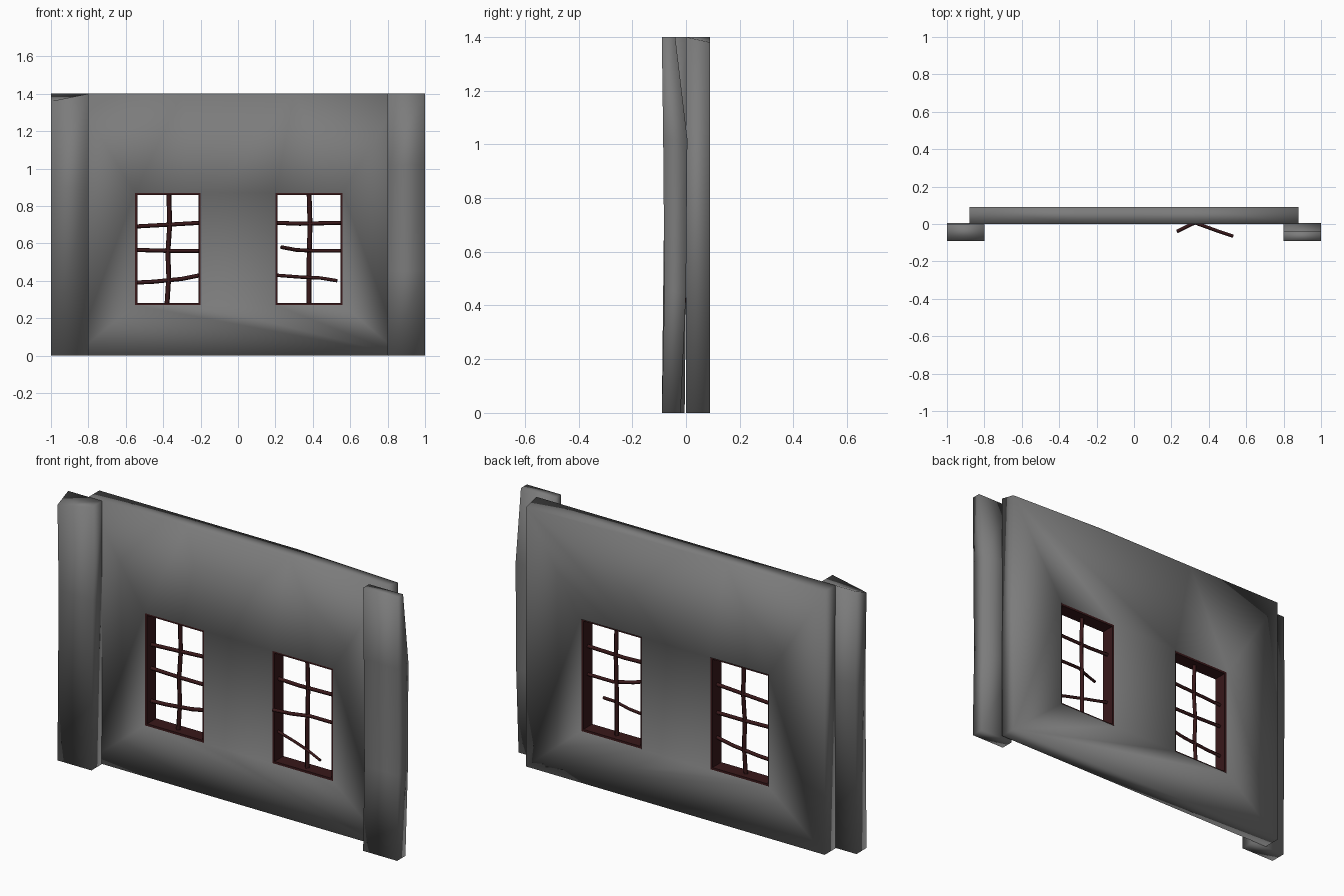
import bpy, bmesh

cube = bpy.data.objects.get("Cube")
if cube:
    bpy.data.objects.remove(cube, do_unlink=True)


def material(name, rgb):
    m = bpy.data.materials.new(name)
    m.use_nodes = True
    m.diffuse_color = (*rgb, 1)
    m.node_tree.nodes["Principled BSDF"].inputs["Base Color"].default_value = (*rgb, 1)
    return m


STONE = material("grey plaster", (0.2, 0.2, 0.2))
WOOD = material("dark red wood", (0.04, 0.009, 0.01))


def finish(name, bm, mat, smooth=True):
    bmesh.ops.recalc_face_normals(bm, faces=bm.faces)
    mesh = bpy.data.meshes.new(name)
    bm.to_mesh(mesh)
    bm.free()
    for p in mesh.polygons:
        p.use_smooth = smooth
    mesh.materials.append(mat)
    ob = bpy.data.objects.new(name, mesh)
    bpy.context.collection.objects.link(ob)
    return ob


# Wall: panels fanning from the window openings to the outer edge, then thickened
FRONT, BACK = 0.0, 0.09
LOW, HIGH, TOP = 0.27, 0.87, 1.4
WINDOWS = {"left": (0.2, 0.56), "right": (-0.55, -0.2)}
a, b, c, d = -0.55, -0.2, 0.2, 0.56
W = 0.88
panels = [
    [(-W, 0), (W, 0), (d, LOW), (c, LOW), (b, LOW), (a, LOW)],
    [(-W, TOP), (a, HIGH), (b, HIGH), (c, HIGH), (d, HIGH), (W, TOP), (0.3, TOP), (-0.3, TOP)],
    [(-W, 0), (a, LOW), (a, HIGH), (-W, TOP)],
    [(W, 0), (W, TOP), (d, HIGH), (d, LOW)],
    [(b, LOW), (c, LOW), (c, HIGH), (b, HIGH)],
]
bm = bmesh.new()
corners = {}
for panel in panels:
    for p in panel:
        if p not in corners:
            corners[p] = bm.verts.new((p[0], FRONT, p[1]))
    bm.faces.new([corners[p] for p in panel])
back = bmesh.ops.extrude_face_region(bm, geom=bm.faces[:], use_keep_orig=True)
for v in back["geom"]:
    if isinstance(v, bmesh.types.BMVert):
        v.co.y = BACK
        # chipped upper back corner
        if v.co.z > 1.39 and v.co.x > 0.8:
            v.co.z -= 0.02
finish("wall", bm, STONE)


# Worn end pillars: stacked rectangular rings of (height, front y, back y)
def pillar(name, x0, x1, rings, chip=0):
    bm = bmesh.new()
    loops = []
    for z, y0, y1 in rings:
        loops.append([bm.verts.new((x, y, z)) for x, y in
                      ((x0, y0), (x1, y0), (x1, y1), (x0, y1))])
    for lo, hi in zip(loops, loops[1:]):
        for i in range(4):
            j = (i + 1) % 4
            bm.faces.new((lo[i], lo[j], hi[j], hi[i]))
    bm.faces.new(loops[0])
    bm.faces.new(loops[-1])
    loops[-1][0].co.z -= chip
    finish(name, bm, STONE)


pillar("left_pillar", 0.8, 1.0, [(0, -0.09, -0.02), (0.45, -0.08, 0),
                                 (1.02, -0.085, 0.005), (1.4, -0.09, -0.04)])
pillar("right_pillar", -1.0, -0.8, [(0, -0.09, -0.005), (0.9, -0.08, 0.005),
                                    (1.4, -0.09, 0.0)], chip=0.04)


# Window frames lining the openings
def frame(name, x0, x1, t=0.012):
    bm = bmesh.new()
    rings = []
    for y in (0.005, 0.08):
        for s in (-0.002, t):
            rings.append([bm.verts.new((x, y, z)) for x, z in
                          ((x0 + s, LOW + s), (x1 - s, LOW + s),
                           (x1 - s, HIGH - s), (x0 + s, HIGH - s))])
    fo, fi, bo, bi = rings
    for p, q in ((fo, fi), (fi, bi), (bi, bo), (bo, fo)):
        for i in range(4):
            j = (i + 1) % 4
            bm.faces.new((p[i], p[j], q[j], q[i]))
    finish(name, bm, WOOD, smooth=False)


# Crooked glazing bars
def bar(name, points, radius=0.011):
    cu = bpy.data.curves.new(name, "CURVE")
    cu.dimensions = "3D"
    cu.bevel_depth = radius
    cu.bevel_resolution = 0
    cu.use_fill_caps = True
    sp = cu.splines.new("POLY")
    sp.points.add(len(points) - 1)
    for sp_point, p in zip(sp.points, points):
        sp_point.co = (*p, 1)
    cu.materials.append(WOOD)
    bpy.context.collection.objects.link(bpy.data.objects.new(name, cu))


for side, (x0, x1) in WINDOWS.items():
    frame(side + "_window_frame", x0, x1)

Y = 0.04
bar("right_upright", [(-0.37, Y, HIGH), (-0.365, Y, 0.7), (-0.375, Y, 0.55), (-0.37, Y, 0.42), (-0.38, Y, LOW)], 0.013)
bar("right_upper_bar", [(-0.55, Y, 0.69), (-0.37, Y, 0.7), (-0.2, Y, 0.71)])
bar("right_middle_bar", [(-0.55, Y, 0.565), (-0.37, Y, 0.56), (-0.2, Y, 0.56)])
bar("right_lower_bar", [(-0.55, Y, 0.39), (-0.45, Y, 0.395), (-0.3, Y, 0.41), (-0.2, Y, 0.43)])
bar("left_upright", [(0.38, Y, HIGH), (0.385, Y, 0.7), (0.38, Y, 0.5), (0.38, Y, LOW)], 0.013)
bar("left_upper_bar", [(0.2, Y, 0.71), (0.33, Y, 0.705), (0.56, Y, 0.71)])
# snapped bars bending out of the opening
bar("left_broken_middle_bar", [(0.23, -0.04, 0.58), (0.31, 0, 0.565), (0.4, Y, 0.56), (0.56, Y, 0.56)], 0.01)
bar("left_broken_lower_bar", [(0.2, Y, 0.43), (0.33, 0.005, 0.42), (0.44, -0.035, 0.415), (0.53, -0.065, 0.4)], 0.009)
